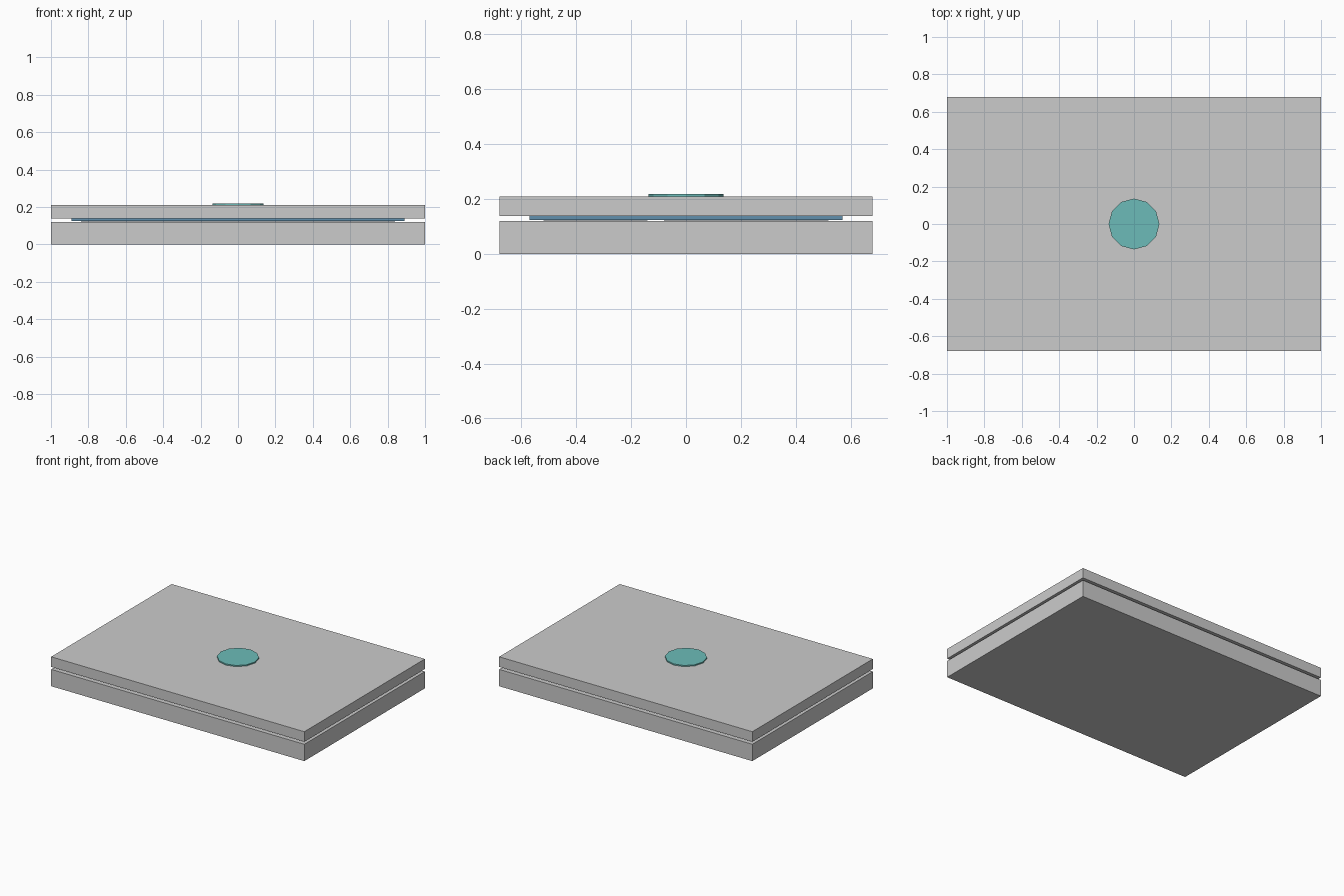
import bpy

if "Cube" in bpy.data.objects:
    bpy.data.objects.remove(bpy.data.objects["Cube"])


def material(name, rgb):
    m = bpy.data.materials.new(name)
    m.diffuse_color = (*rgb, 1)
    m.use_nodes = True
    m.node_tree.nodes["Principled BSDF"].inputs["Base Color"].default_value = m.diffuse_color
    return m


def box(name, x, y, z, mat=None):
    """Box from (min, max) ranges on each axis."""
    bpy.ops.mesh.primitive_cube_add(size=1, location=[(r[0] + r[1]) / 2 for r in (x, y, z)])
    o = bpy.context.object
    o.name = name
    o.scale = [r[1] - r[0] for r in (x, y, z)]
    bpy.ops.object.transform_apply(location=False, rotation=False, scale=True)
    if mat:
        o.data.materials.append(mat)
    return o


teal = material("badge_teal", (0.15, 0.50, 0.48))
blue = material("screen_blue", (0.12, 0.28, 0.42))
dark = material("key_dark", (0.08, 0.12, 0.16))

# Closed laptop shell: base and lid with a narrow gap
box("base", (-1, 1), (-0.68, 0.68), (0, 0.12))
box("lid", (-1, 1), (-0.68, 0.68), (0.138, 0.21))

# Screen panel on the underside of the lid
box("screen", (-0.89, 0.89), (-0.57, 0.57), (0.124, 0.138), blue)

# Keyboard and touchpad, barely proud of the base
box("keyboard", (-0.84, 0.84), (-0.08, 0.52), (0.115, 0.122), dark)
box("touchpad", (-0.28, 0.28), (-0.52, -0.14), (0.115, 0.122), dark)

# Twelve-sided plain disc on the lid
bpy.ops.mesh.primitive_cylinder_add(vertices=12, radius=0.136, depth=0.01, location=(0, 0, 0.2135))
disc = bpy.context.object
disc.name = "lid_disc"
disc.data.materials.append(teal)
